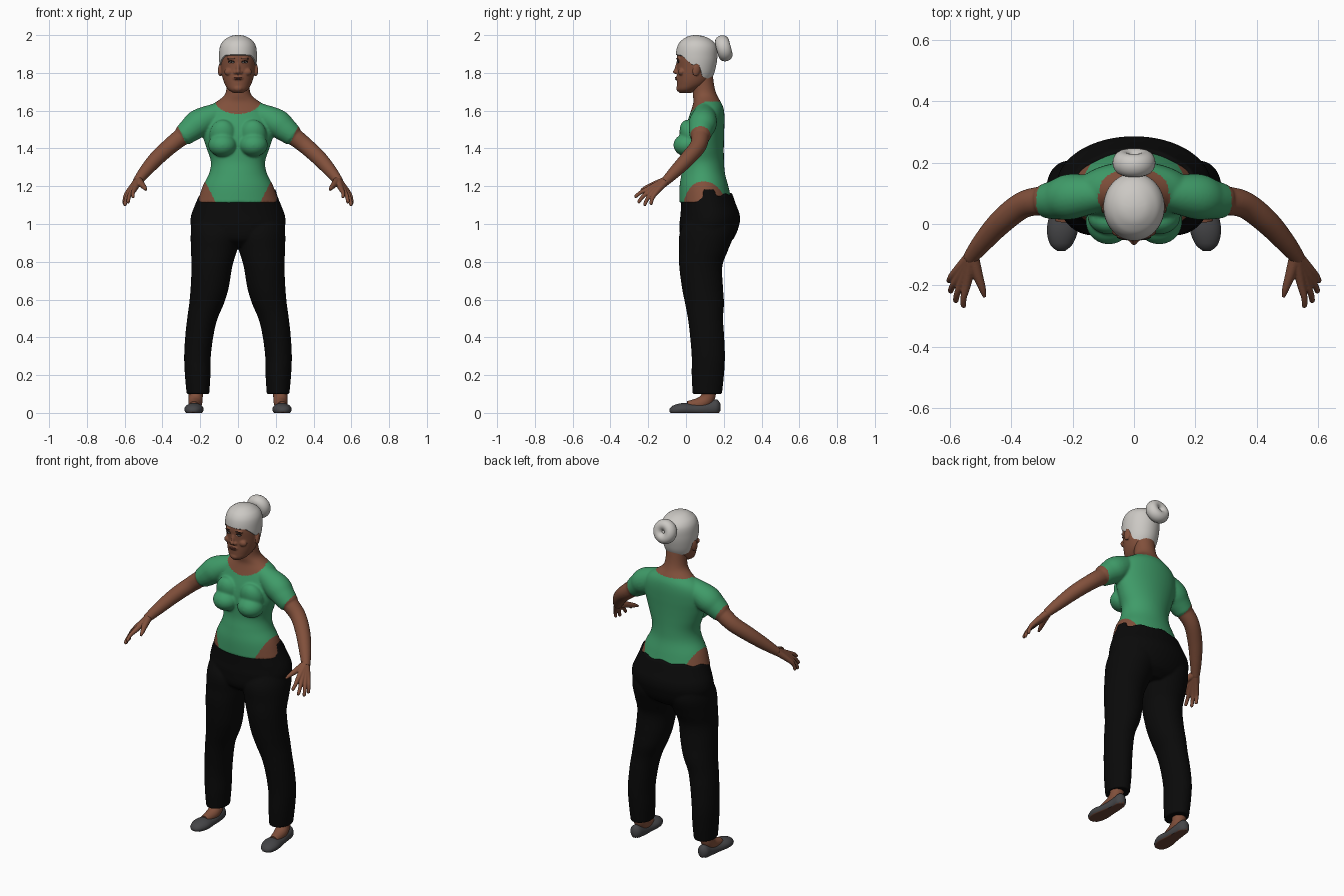
import bpy, bmesh, math
from mathutils import Vector, Matrix

if "Cube" in bpy.data.objects:
    bpy.data.objects.remove(bpy.data.objects["Cube"])

def mat(name, r, g, b):
    m = bpy.data.materials.new(name)
    m.diffuse_color = (r, g, b, 1)
    m.use_nodes = True
    m.node_tree.nodes["Principled BSDF"].inputs["Base Color"].default_value = m.diffuse_color
    return m

SKIN = mat("brown skin", .22, .08, .044)
GREEN = mat("green shirt", .05, .33, .14)
BLACK = mat("black trousers", .003, .003, .003)
HAIR = mat("silver hair", .6, .58, .55)
SHOE = mat("grey shoe", .06, .06, .064)
SOLE = mat("brown sole", .14, .055, .035)
DARK = mat("dark brow", .012, .008, .007)
WHITE = mat("eye white", .5, .45, .42)
LIP = mat("lip", .15, .045, .03)

def interp(rows, t):
    """Smooth curve through rows whose first entry is the parameter."""
    n = len(rows)
    t = min(max(t, rows[0][0]), rows[-1][0])
    i = next(k for k in range(n - 1) if t <= rows[k + 1][0])
    def slope(k, c):
        a, b = rows[max(k - 1, 0)], rows[min(k + 1, n - 1)]
        return (b[c] - a[c]) / (b[0] - a[0])
    p, q = rows[i], rows[i + 1]
    h = q[0] - p[0]
    u = (t - p[0]) / h
    return [(1 + 2*u) * (1-u)**2 * p[c] + u * (1-u)**2 * h * slope(i, c)
            + u*u * (3 - 2*u) * q[c] + u*u * (u-1) * h * slope(i + 1, c) for c in range(1, len(p))]

def skin_rings(bm, rings):
    """Bridge rings of points and close both ends with fans."""
    vs = [[bm.verts.new(p) for p in r] for r in rings]
    n = len(vs[0])
    for a, b in zip(vs, vs[1:]):
        for j in range(n):
            bm.faces.new((a[j], a[(j+1) % n], b[(j+1) % n], b[j]))
    for r in (vs[0], vs[-1]):
        c = bm.verts.new(sum((v.co for v in r), Vector()) / n)
        for j in range(n):
            bm.faces.new((r[j], r[(j+1) % n], c))

def loft(bm, rows, s=1, lo=None, hi=None, seg=64, steps=60, along_y=False, grow=0):
    """Rows are (level, x0, x1, y0, y1): stacked ellipses, trimmed per angle by lo and hi."""
    rings = []
    for k in range(steps + 1):
        ring = []
        for j in range(seg):
            a = 2 * math.pi * j / seg
            z0 = lo(a) if lo else rows[0][0]
            z1 = hi(a) if hi else rows[-1][0]
            t = z0 + (z1 - z0) * k / steps
            x0, x1, y0, y1 = interp(rows, t)
            x = (x0 + x1) / 2 + ((x1 - x0) / 2 + grow) * math.cos(a)
            y = (y0 + y1) / 2 + ((y1 - y0) / 2 + grow) * math.sin(a)
            ring.append(Vector((s*x, t, max(y, 0)) if along_y else (s*x, y, t + grow)))
        rings.append(ring)
    skin_rings(bm, rings)

def sym(rows):
    return [(z, -x, x, y0, y1) for z, x, y0, y1 in rows]

def tube(bm, pts, s=1, seg=24, sub=8):
    """Round limb through (x, y, z, radius) points."""
    rows = [(i, *p) for i, p in enumerate(pts)]
    cs = [interp(rows, k / sub) for k in range((len(pts) - 1) * sub + 1)]
    rings = []
    for k, c in enumerate(cs):
        d = Vector(cs[min(k+1, len(cs)-1)][:3]) - Vector(cs[max(k-1, 0)][:3])
        u = d.cross(Vector((1, .9, .3))).normalized()
        w = d.cross(u).normalized()
        ring = []
        for j in range(seg):
            a = 2 * math.pi * j / seg
            p = Vector(c[:3]) + c[3] * (u * math.cos(a) + w * math.sin(a))
            ring.append(Vector((s * p.x, p.y, p.z)))
        rings.append(ring)
    skin_rings(bm, rings)

def ball(bm, loc, size, rx=0, rz=0):
    m = (Matrix.Translation(loc) @ Matrix.Rotation(rz, 4, 'Z') @ Matrix.Rotation(rx, 4, 'X')
         @ Matrix.Diagonal((*size, 1)))
    bmesh.ops.create_uvsphere(bm, u_segments=24, v_segments=14, radius=1, matrix=m)

def finish(name, bm, mats, voxel=0, smooth=0, rule=None):
    """Make the object, optionally fuse its pieces, then colour its faces by the rule."""
    bmesh.ops.recalc_face_normals(bm, faces=bm.faces)
    me = bpy.data.meshes.new(name)
    bm.to_mesh(me)
    ob = bpy.data.objects.new(name, me)
    bpy.context.collection.objects.link(ob)
    if voxel:
        mod = ob.modifiers.new("fuse", 'REMESH')
        mod.mode, mod.voxel_size = 'VOXEL', voxel
        fused = bpy.data.meshes.new_from_object(ob.evaluated_get(bpy.context.evaluated_depsgraph_get()))
        ob.modifiers.clear()
        ob.data = me = fused
        bm.clear()
        bm.from_mesh(me)
        for _ in range(smooth):
            bmesh.ops.smooth_vert(bm, verts=bm.verts, factor=.5, use_axis_x=True, use_axis_y=True, use_axis_z=True)
        bm.to_mesh(me)
    bm.free()
    me.materials.clear()
    for m in mats:
        me.materials.append(m)
    for p in me.polygons:
        p.material_index = rule(p.center, p.normal) if rule else 0
    bpy.context.view_layer.objects.active = ob
    bpy.ops.object.select_all(action='DESELECT')
    ob.select_set(True)
    bpy.ops.object.shade_smooth_by_angle(angle=math.radians(50))
    return ob

# Upper body: torso with neck, bust, sleeves and arms
bm = bmesh.new()
loft(bm, sym([(1.112, .216, -.036, .245), (1.2, .187, -.034, .224), (1.27, .152, -.023, .206),
              (1.33, .144, -.012, .201), (1.4, .166, -.012, .2), (1.46, .185, -.012, .201),
              (1.52, .195, 0, .203), (1.58, .185, .02, .203), (1.62, .155, .033, .197),
              (1.65, .11, .04, .182), (1.68, .073, .036, .165), (1.72, .061, .035, .152),
              (1.8, .06, .03, .14)]))
for s in (1, -1):
    ball(bm, (s*.082, .008, 1.418), (.076, .075, .062))
    ball(bm, (s*.08, .025, 1.47), (.072, .055, .085), .35)
    tube(bm, [(.1, .1, 1.59, .055), (.2, .09, 1.538, .074), (.25, .08, 1.5, .066), (.295, .074, 1.463, .055)], s)
    tube(bm, [(.22, .085, 1.52, .05), (.29, .077, 1.468, .048), (.36, .063, 1.412, .044), (.43, .01, 1.348, .041),
              (.49, -.055, 1.28, .034), (.538, -.115, 1.22, .024)], s)

def shirt_rule(c, n):
    sleeve_end = .894 * abs(c.x) - .447 * c.z > -.393
    if c.y < .1:
        neck = c.z > 1.665 or (c.x / .125)**2 + ((c.z - 1.665) / .083)**2 < 1
    else:
        neck = c.z > 1.648
    return 0 if sleeve_end or (neck and abs(c.x) < .14) else 1
finish("upper_body", bm, [SKIN, GREEN], .006, 4, shirt_rule)

# Trousers: hips and two legs, with an uneven waistline
bm = bmesh.new()
def waist(a):
    side = abs(math.sin(a) - .1) < .28
    return 1.185 if side and math.cos(a) > 0 else 1.145 + .015 * math.sin(a) + .006 * math.sin(9 * a)
loft(bm, sym([(.88, .1, .02, .2), (.92, .22, -.025, .25), (1.0, .251, -.034, .283), (1.05, .247, -.029, .284),
              (1.1, .228, -.026, .266), (1.14, .212, -.024, .252), (1.19, .196, -.02, .233)]), hi=waist, seg=96)
for s in (1, -1):
    loft(bm, [(.1, .152, .272, .035, .19), (.2, .146, .281, .03, .201), (.3, .144, .285, .03, .206),
              (.42, .128, .278, .02, .201), (.5, .108, .269, .01, .196), (.58, .074, .258, -.005, .201),
              (.66, .05, .251, -.021, .196), (.78, .029, .246, -.036, .193), (.86, .005, .249, -.036, .222),
              (.95, -.02, .25, -.034, .255), (1.02, 0, .24, 0, .25)], s)
finish("trousers", bm, [BLACK], .006, 3)

# Hands: four fingers and a thumb fanning from the wrist
for s, side in ((1, "left"), (-1, "right")):
    bm = bmesh.new()
    wrist = (.528, -.102, 1.232, .022)
    for knuckle, tip in (((.545, -.195, 1.188), (.557, -.272, 1.142)), ((.56, -.187, 1.177), (.583, -.255, 1.113)),
                         ((.574, -.176, 1.168), (.6, -.222, 1.097)), ((.585, -.162, 1.163), (.604, -.187, 1.103))):
        k, t = Vector(knuckle), Vector(tip)
        mid = k.lerp(t, .55) + Vector((.004, -.003, .004))
        tube(bm, [wrist, (*k, .0145), (*mid, .0105), (*k.lerp(t, .93), .009), (*t, .004)], s, 14)
    tube(bm, [wrist, (.51, -.165, 1.21, .017), (.495, -.21, 1.193, .012), (.487, -.238, 1.18, .006)], s, 14)
    finish(side + "_hand", bm, [SKIN], .003, 2)

# Feet and flat shoes
for s, side in ((1, "left"), (-1, "right")):
    bm = bmesh.new()
    tube(bm, [(.222, .115, .17, .042), (.224, .118, .09, .038), (.226, .085, .052, .036), (.232, .01, .036, .026)], s)
    finish(side + "_foot", bm, [SKIN])
    bm = bmesh.new()
    loft(bm, [(-.088, .225, .25, .005, .02), (-.07, .203, .272, -.01, .038), (-.02, .183, .284, -.015, .052),
              (.05, .187, .272, -.015, .05), (.12, .19, .262, -.015, .062), (.165, .196, .258, -.01, .07),
              (.182, .215, .24, .01, .05)], s, along_y=True, seg=40, steps=32)
    finish(side + "_shoe", bm, [SHOE, SOLE], rule=lambda c, n: int(n.z < -.6))

# Head with nose, brow, cheeks, chin, lips and ears fused in
head = sym([(1.694, .025, -.035, .03), (1.71, .05, -.046, .06), (1.74, .07, -.048, .11), (1.78, .083, -.048, .138),
            (1.83, .091, -.047, .153), (1.88, .094, -.049, .16), (1.93, .09, -.041, .157), (1.96, .075, -.024, .138),
            (1.98, .05, .002, .108), (1.99, .028, .025, .082), (1.994, .006, .048, .058)])
bm = bmesh.new()
loft(bm, head, steps=70)
ball(bm, (0, -.048, 1.828), (.010, .011, .034), -.25)
ball(bm, (0, -.055, 1.806), (.013, .014, .012))
ball(bm, (0, -.042, 1.772), (.028, .014, .014))
ball(bm, (0, -.036, 1.718), (.026, .016, .018))
for s in (1, -1):
    ball(bm, (s*.014, -.047, 1.802), (.010, .010, .009))
    ball(bm, (s*.047, -.024, 1.805), (.026, .018, .02))
    ball(bm, (s*.032, -.04, 1.874), (.026, .011, .008))
    ball(bm, (s*.094, .055, 1.817), (.011, .021, .036), -.2, s*.3)
finish("head", bm, [SKIN], .004, 2)

# Eyes, brows and lips as thin surface pieces
for s, side in ((1, "left"), (-1, "right")):
    for name, m, x, y, z, size in (("lash", DARK, .035, -.0425, 1.858, (.018, .005, .0065)),
                                   ("eye", WHITE, .035, -.0445, 1.856, (.014, .005, .0042)),
                                   ("iris", DARK, .035, -.048, 1.856, (.0046, .0025, .0042)),
                                   ("brow", DARK, .036, -.0475, 1.877, (.02, .004, .0022))):
        bm = bmesh.new()
        ball(bm, (s*x, y, z), size, 0, s*.2)
        finish(side + "_" + name, bm, [m])
for name, z in (("upper_lip", 1.775), ("lower_lip", 1.767)):
    bm = bmesh.new()
    ball(bm, (0, -.051, z), (.021, .007, .0045))
    finish(name, bm, [LIP])

# Hair cap, trimmed along the hairline
def hairline(a):
    y = .055 + .105 * math.sin(a)
    pts = [(-.06, 1.893), (-.02, 1.887), (.03, 1.84), (.075, 1.825), (.1, 1.775), (.17, 1.752)]
    for (y0, z0), (y1, z1) in zip(pts, pts[1:]):
        if y <= y1:
            return z0 + (z1 - z0) * (y - y0) / (y1 - y0)
    return 1.752
bm = bmesh.new()
loft(bm, head, lo=hairline, seg=96, steps=40, grow=.006)
finish("hair_cap", bm, [HAIR])

# Bun: a plump ring with a dimple at the back
bpy.ops.mesh.primitive_torus_add(major_segments=40, minor_segments=20, major_radius=.037, minor_radius=.033,
                                 location=(0, .2, 1.93), rotation=(math.radians(-75), 0, 0))
bun = bpy.context.object
bun.name = "hair_bun"
bun.scale = (1, 1, 1.15)
bun.data.materials.append(HAIR)
bpy.ops.object.shade_smooth_by_angle(angle=math.radians(60))
bm = bmesh.new()
ball(bm, (0, .19, 1.927), (.03, .03, .03))
finish("bun_core", bm, [HAIR])
